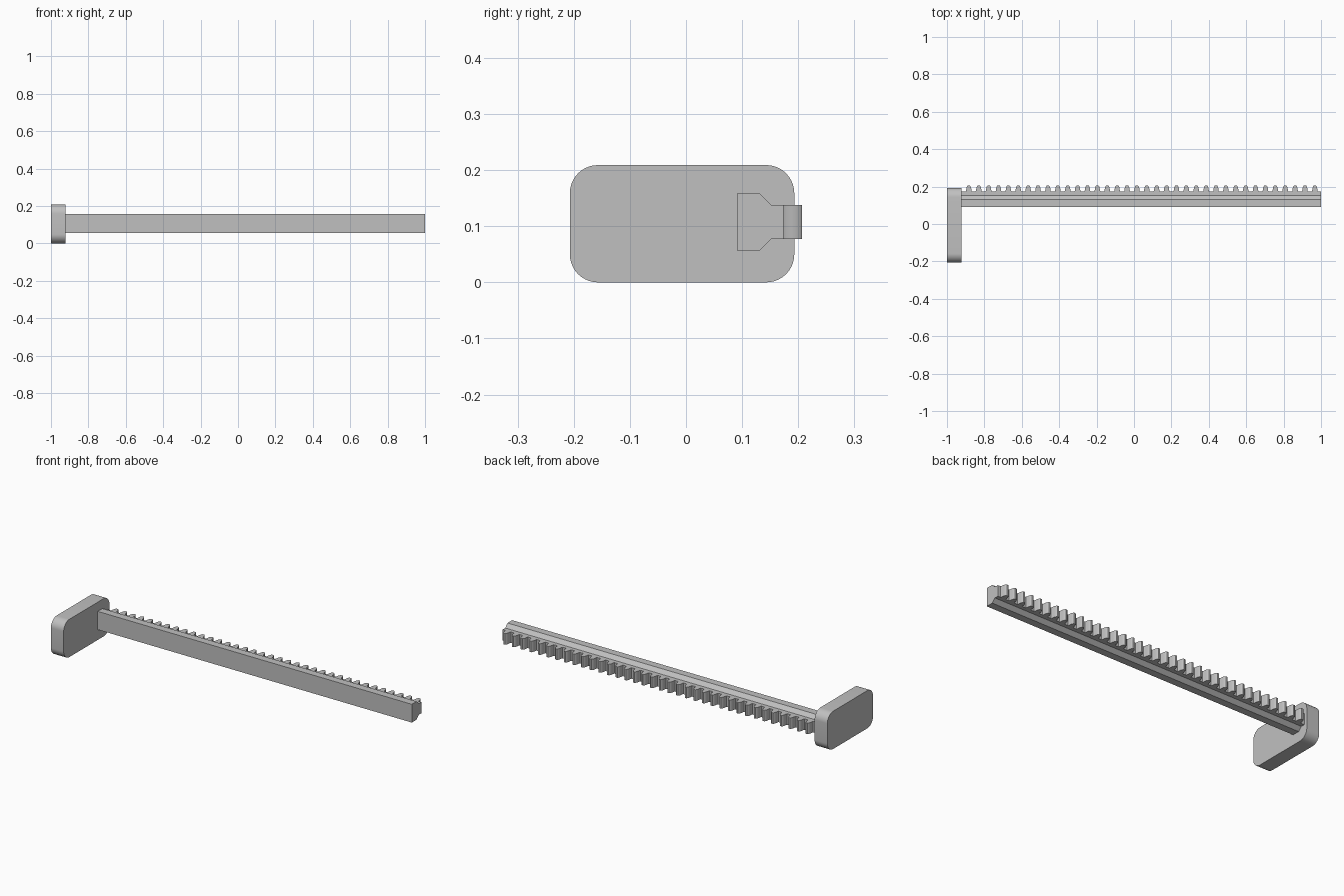
import bpy, bmesh, math
from mathutils import Vector

if "Cube" in bpy.data.objects:
    bpy.data.objects.remove(bpy.data.objects["Cube"])

grey = bpy.data.materials.new("plain_grey")
grey.diffuse_color = (0.53, 0.53, 0.53, 1)
grey.use_nodes = True
grey.node_tree.nodes["Principled BSDF"].inputs["Base Color"].default_value = grey.diffuse_color


def extrude_outline(name, points, direction):
    """Make a solid by extruding a closed 3D outline along a vector."""
    bm = bmesh.new()
    face = bm.faces.new([bm.verts.new(p) for p in points])
    result = bmesh.ops.extrude_face_region(bm, geom=[face], use_keep_orig=True)
    moved = [v for v in result["geom"] if isinstance(v, bmesh.types.BMVert)]
    bmesh.ops.translate(bm, verts=moved, vec=Vector(direction))
    bmesh.ops.recalc_face_normals(bm, faces=bm.faces[:])
    mesh = bpy.data.meshes.new(name)
    bm.to_mesh(mesh)
    bm.free()
    mesh.materials.append(grey)
    obj = bpy.data.objects.new(name, mesh)
    bpy.context.collection.objects.link(obj)
    bpy.ops.object.select_all(action='DESELECT')
    obj.select_set(True)
    bpy.context.view_layer.objects.active = obj
    bpy.ops.object.shade_smooth_by_angle(angle=math.radians(25))
    return obj


# End plate: rounded rectangle in the yz plane
Y0, Y1, Z1, R, STEPS = -0.207, 0.193, 0.209, 0.05, 10
plate = []
for cy, cz, start in ((Y1 - R, Z1 - R, 0), (Y0 + R, Z1 - R, 90),
                      (Y0 + R, R, 180), (Y1 - R, R, 270)):
    for i in range(STEPS + 1):
        a = math.radians(start + 90 * i / STEPS)
        plate.append((-1, cy + R * math.cos(a), cz + R * math.sin(a)))
extrude_outline("end_plate", plate, (0.078, 0, 0))

# Guide bar: chamfered profile running along x
BAR_START, BAR_END = -0.922, 1.0
profile = [(0.091, 0.057), (0.132, 0.057), (0.152, 0.077),
           (0.152, 0.138), (0.132, 0.158), (0.091, 0.158)]
extrude_outline("guide_bar", [(BAR_START, y, z) for y, z in profile],
                (BAR_END - BAR_START, 0, 0))

# Toothed strip: repeated tooth outline in the xy plane
TEETH, FIRST, LAST, FLOOR = 36, -0.883, 0.967, 0.174
half_tooth = [(0.0165, FLOOR), (0.0145, 0.178), (0.0135, 0.187),
              (0.0115, 0.196), (0.0085, 0.203), (0.0045, 0.207)]
strip = [(BAR_START, 0.152), (BAR_START, FLOOR)]
for i in range(TEETH):
    x = FIRST + (LAST - FIRST) * i / (TEETH - 1)
    strip += [(x - dx, y) for dx, y in half_tooth]
    strip += [(x + dx, y) for dx, y in reversed(half_tooth)]
strip += [(BAR_END, FLOOR), (BAR_END, 0.152)]
extrude_outline("toothed_strip", [(x, y, 0.077) for x, y in strip], (0, 0, 0.061))
